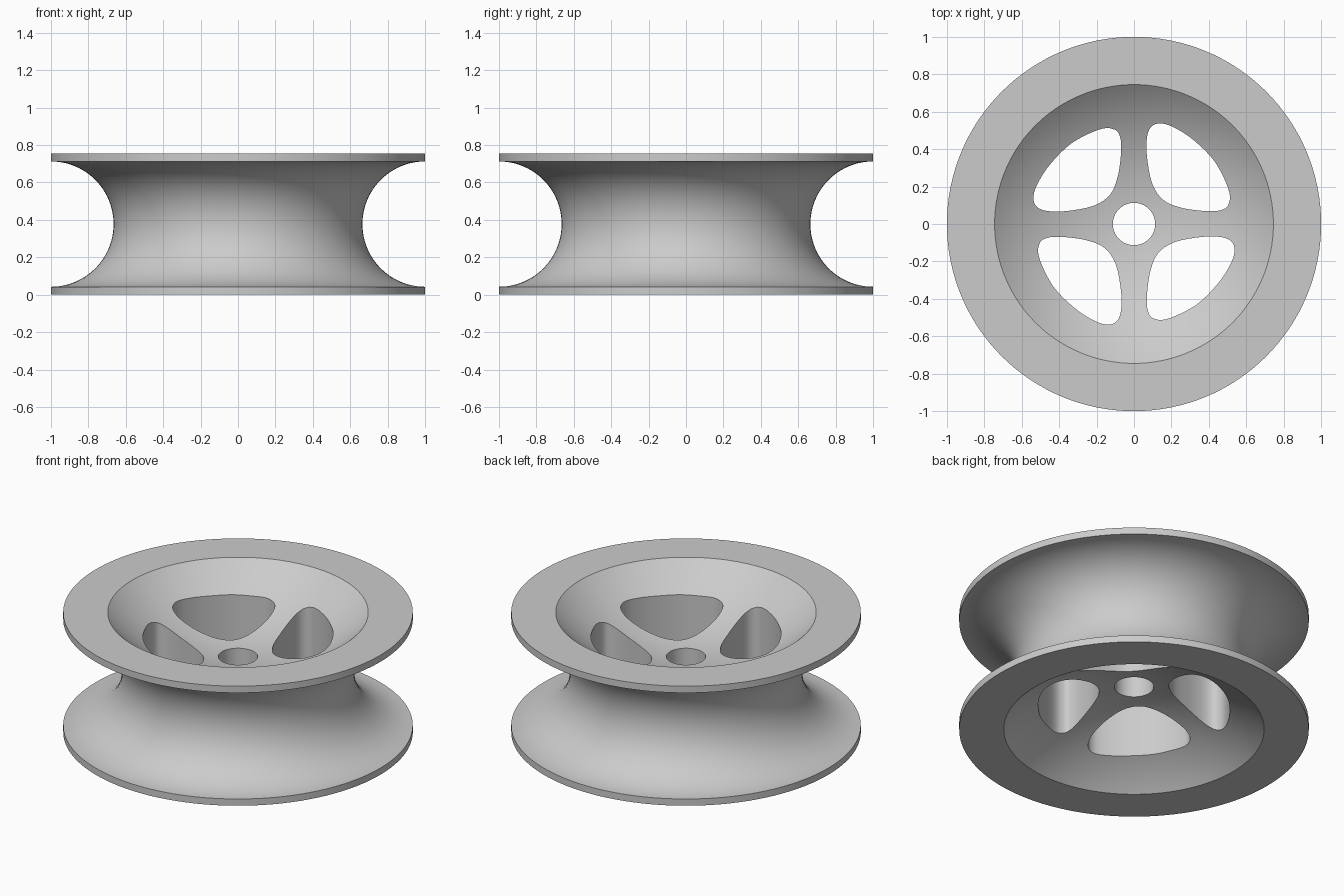
import bpy, bmesh, math
from mathutils import Vector, Matrix

cube = bpy.data.objects.get("Cube")
if cube:
    bpy.data.objects.remove(cube, do_unlink=True)

HEIGHT = 0.755
MID = HEIGHT / 2
GROOVE = 0.335      # radius of the rope groove
BORE = 0.113        # axle hole radius
DISH = 0.745        # dish opening radius
DEPTH = 0.285       # dish depth
SEGMENTS = 128


def make_object(name, bm):
    bmesh.ops.recalc_face_normals(bm, faces=bm.faces)
    mesh = bpy.data.meshes.new(name)
    bm.to_mesh(mesh)
    bm.free()
    obj = bpy.data.objects.new(name, mesh)
    bpy.context.collection.objects.link(obj)
    return obj


def smooth_loop(points, steps=8):
    """Closed smooth curve through the points."""
    pts = [Vector(p) for p in points]
    n = len(pts)
    out = []
    for i in range(n):
        a, b, c, d = (pts[(i + k) % n] for k in (-1, 0, 1, 2))
        for s in range(steps):
            t = s / steps
            out.append(b + 0.5 * t * ((c - a) + t * (2 * a - 5 * b + 4 * c - d
                       + t * (3 * (b - c) + d - a))))
    return out


# Half profile: spherical dish on top, flat rim, then the groove
ball = (DISH ** 2 + DEPTH ** 2) / (2 * DEPTH)
upper = []
for i in range(25):
    r = BORE + (DISH - BORE) * i / 24
    upper.append((r, HEIGHT - DEPTH + ball - math.sqrt(ball ** 2 - r ** 2)))
upper.append((1, HEIGHT))
for i in range(25):
    a = math.pi / 2 * (1 + i / 24)
    upper.append((1 + GROOVE * math.cos(a), MID + GROOVE * math.sin(a)))
lower = [(r, HEIGHT - z) for r, z in reversed(upper[:-1])]

# Wheel body turned from the profile
bm = bmesh.new()
verts = [bm.verts.new((r, 0, z)) for r, z in upper + lower]
edges = [bm.edges.new((v, verts[i - 1])) for i, v in enumerate(verts)]
bmesh.ops.spin(bm, geom=verts + edges, cent=(0, 0, 0), axis=(0, 0, 1),
               angle=math.tau, steps=SEGMENTS, use_merge=True)
bmesh.ops.remove_doubles(bm, verts=bm.verts, dist=0.0001)
wheel = make_object("pulley_wheel", bm)

# Four rounded windows between the spokes
window = [(0.13, 0.537), (0.085, 0.51), (0.067, 0.44), (0.073, 0.33),
          (0.10, 0.21), (0.157, 0.128), (0.25, 0.088), (0.37, 0.07),
          (0.46, 0.073), (0.505, 0.105), (0.505, 0.185), (0.43, 0.335),
          (0.31, 0.455), (0.20, 0.522)]
outline = smooth_loop(window)
bm = bmesh.new()
for k in range(4):
    turn = Matrix.Rotation(k * math.pi / 2, 3, 'Z')
    face = bm.faces.new([bm.verts.new(turn @ Vector((p.x, p.y, -0.2)))
                         for p in outline])
    top = bmesh.ops.extrude_face_region(bm, geom=[face])["geom"]
    bmesh.ops.translate(bm, vec=(0, 0, HEIGHT + 0.4),
                        verts=[g for g in top if isinstance(g, bmesh.types.BMVert)])
cutter = make_object("window_cutter", bm)
cutter.hide_render = True

# Cut the windows through the web
cut = wheel.modifiers.new("windows", 'BOOLEAN')
cut.operation = 'DIFFERENCE'
cut.solver = 'EXACT'
cut.object = cutter
bpy.ops.object.select_all(action='DESELECT')
bpy.context.view_layer.objects.active = wheel
wheel.select_set(True)
bpy.ops.object.modifier_apply(modifier=cut.name)
bpy.data.objects.remove(cutter, do_unlink=True)

# Single grey material
mat = bpy.data.materials.new("plain_grey")
mat.use_nodes = True
grey = (0.6, 0.6, 0.6, 1)
mat.diffuse_color = grey
mat.node_tree.nodes["Principled BSDF"].inputs["Base Color"].default_value = grey
wheel.data.materials.clear()
wheel.data.materials.append(mat)

bpy.ops.object.shade_smooth_by_angle(angle=math.radians(30))
